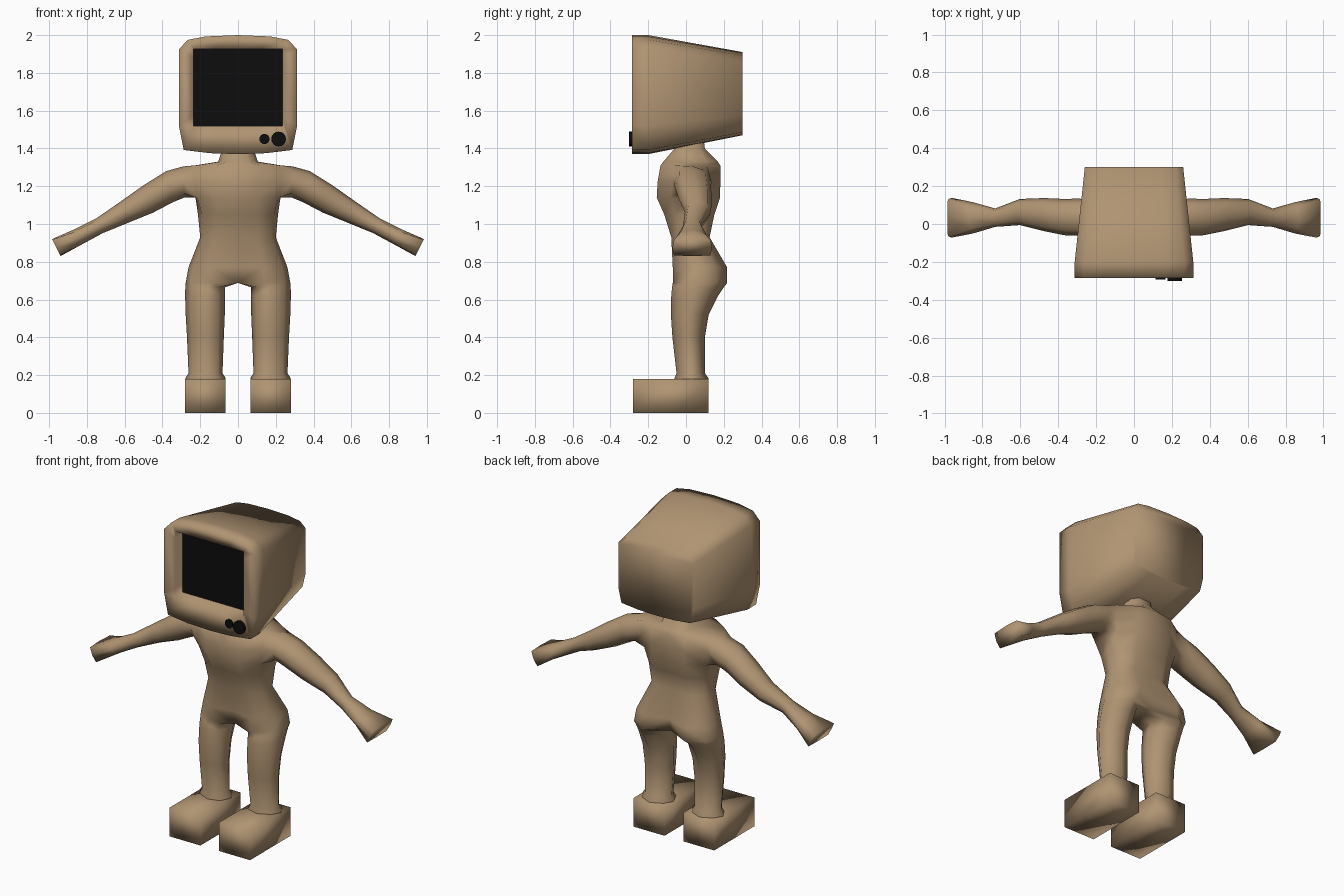
import bpy, bmesh, math
from mathutils import Matrix

if "Cube" in bpy.data.objects:
    bpy.data.objects.remove(bpy.data.objects["Cube"])


def material(name, rgb):
    m = bpy.data.materials.new(name)
    m.diffuse_color = (*rgb, 1)
    m.use_nodes = True
    m.node_tree.nodes["Principled BSDF"].inputs["Base Color"].default_value = m.diffuse_color
    return m


TAN = material("tan", (0.434, 0.296, 0.170))
BLACK = material("black", (0.004, 0.004, 0.004))


def finish(bm, name, mat, smooth=True, mirror=False):
    bmesh.ops.recalc_face_normals(bm, faces=bm.faces)
    me = bpy.data.meshes.new(name)
    bm.to_mesh(me)
    bm.free()
    me.materials.append(mat)
    for p in me.polygons:
        p.use_smooth = smooth
    ob = bpy.data.objects.new(name, me)
    bpy.context.collection.objects.link(ob)
    if mirror:
        mod = ob.modifiers.new("mirror", 'MIRROR')
        mod.use_clip = True
        mod.merge_threshold = 0.0005
    return ob


def add_ring(bm, pts):
    return [bm.verts.new(p) for p in pts]


def bridge(bm, a, b, skip=()):
    n = len(a)
    for i in range(n):
        if i not in skip:
            j = (i + 1) % n
            bm.faces.new((a[i], a[j], b[j], b[i]))


def section(z, xi, xo, yf, yb, cx=0.15, cy=0.2, cleft=0.0):
    """Eight-point horizontal section; xi = 0 puts its inner side on the centre line."""
    w, d = xo - xi, yb - yf
    xm, ym = (xi + xo) / 2, (yf + yb) / 2
    ix, iy = (xi + cx * w, cy * d) if xi > 0 else (0, cleft)
    ox, oy = xo - cx * w, cy * d
    return [(ix, yf + iy * 0.6, z), (xm, yf, z), (ox, yf + oy, z), (xo, ym, z),
            (ox, yb - oy, z), (xm, yb, z), (ix, yb - iy, z), (xi, ym, z)]


# Body half: leg, hip, chest and neck in one loft
leg = [(0.17, 0.066, 0.279, -0.06, 0.118), (0.185, 0.066, 0.279, -0.06, 0.118),
       (0.21, 0.082, 0.262, -0.05, 0.10), (0.40, 0.075, 0.27, -0.072, 0.10),
       (0.52, 0.07, 0.277, -0.08, 0.12), (0.62, 0.068, 0.28, -0.078, 0.17),
       (0.665, 0.068, 0.279, -0.074, 0.20)]
hips = [(0.688, 0, 0.277, -0.07, 0.218, 0.1, 0.2, 0.07),
        (0.77, 0, 0.262, -0.07, 0.218, 0.1, 0.22, 0.05),
        (0.93, 0, 0.20, -0.078, 0.125, 0.1, 0.2, 0.01),
        (1.05, 0, 0.212, -0.115, 0.15, 0.1, 0.2, 0.005),
        (1.14, 0, 0.225, -0.155, 0.18, 0.04, 0.22, 0),
        (1.225, 0, 0.23, -0.15, 0.182, 0.03, 0.22, 0),
        (1.31, 0, 0.23, -0.135, 0.182, 0.03, 0.22, 0),
        (1.33, 0, 0.105, -0.12, 0.168, 0.1, 0.2, 0),
        (1.40, 0, 0.082, -0.06, 0.10, 0.1, 0.2, 0),
        (1.48, 0, 0.08, -0.05, 0.09, 0.1, 0.2, 0)]
bm = bmesh.new()
rings = [add_ring(bm, section(*s)) for s in leg + hips]
first = len(leg)
chest = first + 4
for k in range(len(rings) - 1):
    skip = set()
    if k >= first:
        skip |= {6, 7}          # open along the centre line
    if k in (chest, chest + 1):
        skip |= {2, 3}          # arm opening
    bridge(bm, rings[k], rings[k + 1], skip)
bm.faces.new(rings[0])
bm.faces.new(rings[-1])

# Arm grown out of the chest opening: top x, z, bottom x, z, front y, back y
a, b, c = rings[chest:chest + 3]
prev = [c[2], c[3], c[4], b[4], a[4], a[3], a[2], b[2]]
arm = [(0.29, 1.305, 0.285, 1.14, -0.062, 0.135), (0.38, 1.28, 0.345, 1.115, -0.06, 0.132),
       (0.50, 1.205, 0.45, 1.06, -0.038, 0.137), (0.62, 1.12, 0.585, 1.005, -0.006, 0.132),
       (0.75, 1.03, 0.715, 0.952, -0.015, 0.082), (0.87, 0.97, 0.83, 0.89, -0.05, 0.115),
       (0.985, 0.92, 0.94, 0.83, -0.072, 0.138)]
for k, (tx, tz, bx, bz, y0, y1) in enumerate(arm):
    e = 0.04 if k == len(arm) - 1 else 0.14
    pts = []
    for s, t in ((e, e), (0, .5), (e, 1 - e), (.5, 1), (1 - e, 1 - e), (1, .5), (1 - e, e), (.5, 0)):
        pts.append((tx + (bx - tx) * s, y0 + (y1 - y0) * t, tz + (bz - tz) * s))
    ring = add_ring(bm, pts)
    bridge(bm, prev, ring)
    prev = ring
bm.faces.new(prev)
finish(bm, "body", TAN, mirror=True)

# Feet
bm = bmesh.new()
low, top = [add_ring(bm, [(x, y, z) for x, y in ((0.065, -0.28), (0.28, -0.28), (0.28, -0.05),
            (0.28, 0.12), (0.065, 0.12), (0.065, -0.05))]) for z in (0, 0.18)]
bridge(bm, low, top)
bm.faces.new(low)
bm.faces.new(top)
finish(bm, "feet", TAN, mirror=True)


# Television head: half outlines mirrored into rings, lofted front to back
def outline(half, y, sx=1, z0=1.37, z1=2.0):
    full = half + [(-x, z) for x, z in half[-2:0:-1]]
    return [(x * sx, y, z0 + (z - 1.37) / 0.63 * (z1 - z0)) for x, z in full]


case = [(0, 2.0), (0.17, 1.993), (0.265, 1.975), (0.313, 1.925),
        (0.313, 1.52), (0.287, 1.392), (0.15, 1.375), (0, 1.37)]
frame = [(0, 1.927), (0.12, 1.927), (0.235, 1.927), (0.235, 1.88),
         (0.235, 1.57), (0.235, 1.52), (0.12, 1.52), (0, 1.52)]
bm = bmesh.new()
rings = [add_ring(bm, p) for p in (
    outline(frame, -0.21), outline(frame, -0.283), outline(case, -0.285),
    outline(case, -0.20), outline(case, 0.30, 0.83, 1.47, 1.91))]
for r0, r1 in zip(rings, rings[1:]):
    bridge(bm, r0, r1)
bm.faces.new(rings[0])
bm.faces.new(rings[-1])
finish(bm, "head_case", TAN)

# Screen plate
bm = bmesh.new()
bm.faces.new(add_ring(bm, [(x, -0.214, z) for x, z in
             ((-0.235, 1.52), (0.235, 1.52), (0.235, 1.927), (-0.235, 1.927))]))
finish(bm, "screen", BLACK, smooth=False)

# Knobs
for name, x, r, front in (("small_knob", 0.14, 0.027, -0.293), ("large_knob", 0.215, 0.039, -0.302)):
    bm = bmesh.new()
    depth = -0.27 - front
    bmesh.ops.create_cone(bm, cap_ends=True, segments=16, radius1=r, radius2=r, depth=depth,
                          matrix=Matrix.Translation((x, front + depth / 2, 1.45))
                          @ Matrix.Rotation(math.pi / 2, 4, 'X'))
    finish(bm, name, BLACK, smooth=False)
